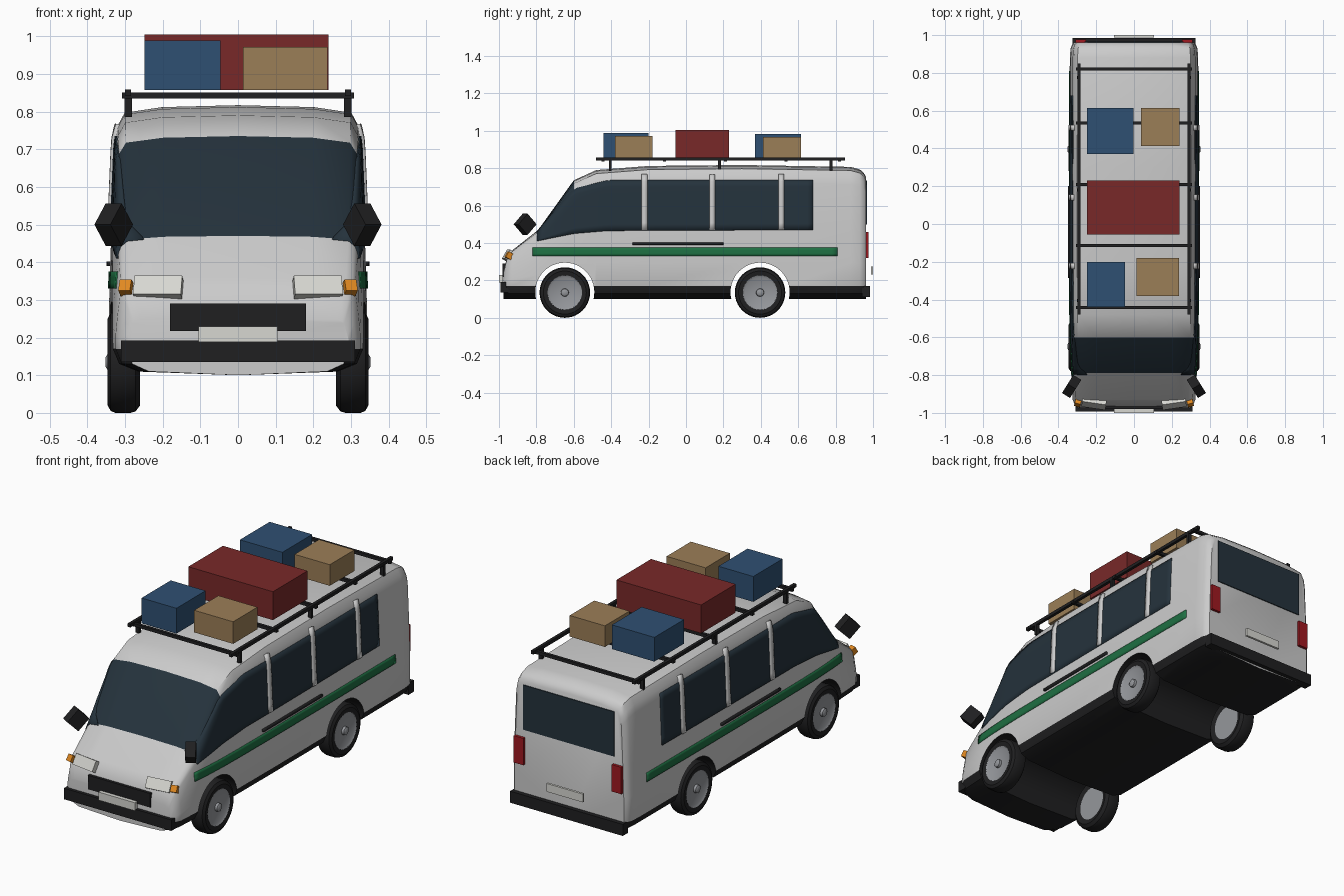
import bpy, bmesh, math
from mathutils import Matrix, Vector

if "Cube" in bpy.data.objects:
    bpy.data.objects.remove(bpy.data.objects["Cube"])


def mat(name, r, g, b):
    m = bpy.data.materials.new(name)
    m.diffuse_color = (r, g, b, 1)
    m.use_nodes = True
    m.node_tree.nodes["Principled BSDF"].inputs["Base Color"].default_value = m.diffuse_color
    return m


PAINT = mat("paint", .72, .72, .70)
BLACK = mat("black_trim", .014, .014, .015)
GLASS = mat("glass", .018, .032, .045)
GREEN = mat("green", .013, .16, .055)
RED = mat("red_case", .19, .022, .022)
BLUE = mat("blue_case", .028, .08, .17)
TAN = mat("tan_case", .33, .21, .095)
LAMP = mat("red_lamp", .35, .01, .015)
AMBER = mat("amber", .75, .25, .015)
CLEAR = mat("headlight", .68, .68, .64)
STEEL = mat("steel", .3, .31, .33)


def finish(name, bm, mats, mirror=False, solid=0, smooth=None):
    bmesh.ops.recalc_face_normals(bm, faces=bm.faces)
    me = bpy.data.meshes.new(name)
    bm.to_mesh(me)
    bm.free()
    ob = bpy.data.objects.new(name, me)
    bpy.context.collection.objects.link(ob)
    for m in mats:
        me.materials.append(m)
    if solid:
        s = ob.modifiers.new("solid", 'SOLIDIFY')
        s.thickness, s.offset = solid, 0
    if mirror:
        ob.modifiers.new("mirror", 'MIRROR')
    if smooth:
        shade(ob, smooth)
    return ob


def shade(ob, deg):
    bpy.ops.object.select_all(action='DESELECT')
    ob.select_set(True)
    bpy.context.view_layer.objects.active = ob
    bpy.ops.object.shade_smooth_by_angle(angle=math.radians(deg))


def box(name, lo, hi, m, mirror=False, rot=None):
    lo, hi = Vector(lo), Vector(hi)
    M = Matrix.Translation((lo + hi) / 2)
    if rot:
        M = M @ Matrix.Rotation(math.radians(rot[1]), 4, 'Z') @ Matrix.Rotation(math.radians(rot[0]), 4, 'X')
    bm = bmesh.new()
    bmesh.ops.create_cube(bm, size=1, matrix=M @ Matrix.Diagonal((*(hi - lo), 1)))
    return finish(name, bm, [m], mirror)


# Body shape: stations along y (y, roof z, half width) and half section
STATIONS = [(-.975, .25, .295), (-.96, .31, .312), (-.93, .36, .325), (-.79, .47, .333),
            (-.60, .735, .338), (-.48, .79, .340), (-.20, .812, .342), (.30, .817, .342),
            (.88, .807, .340), (.93, .793, .336), (.95, .775, .328), (.962, .755, .315)]
LOWER = [(.10, 0), (.11, .8), (.13, .95)]
UPPER = [(0, 1), (.2, 1), (.465, .985), (.853, .955), (.915, .935), (.969, .88), (.992, .59), (1, 0)]
SILL = .17


def lerp(table, u):
    for a, b in zip(table, table[1:]):
        if u <= b[0]:
            k = max(0, (u - a[0]) / (b[0] - a[0]))
            return [p + (q - p) * k for p, q in zip(a, b)][1:]
    return table[-1][1:]


def side_x(y, z):
    top, w = lerp(STATIONS, y)
    return w * lerp(UPPER, (z - SILL) / (top - SILL))[0]


bm = bmesh.new()
rings = []
for y, top, w in STATIONS:
    half = [(w * f, z) for z, f in LOWER] + [(w * f, SILL + (top - SILL) * t) for t, f in UPPER]
    pts = half + [(-x, z) for x, z in half[-2:0:-1]]
    rings.append([bm.verts.new((x, y, z)) for x, z in pts])
n = len(rings[0])
for s, (A, B) in enumerate(zip(rings, rings[1:])):
    for i in range(n):
        j = (i + 1) % n
        f = bm.faces.new((A[i], A[j], B[j], B[i]))
        if i < 3 or i >= n - 3:
            f.material_index = 1          # dark sill and floor
        elif s == 3 and 6 <= i < n - 6:
            f.material_index = 2          # windscreen
bm.faces.new(rings[0])
bm.faces.new(rings[-1])
body = finish("body", bm, [PAINT, BLACK, GLASS])

# Wheel arches cut through the full width
AXLES = (-.648, .396)
bm = bmesh.new()
for y in AXLES:
    bmesh.ops.create_cone(bm, cap_ends=True, segments=48, radius1=.158, radius2=.158, depth=1,
                          matrix=Matrix.Translation((0, y, .137)) @ Matrix.Rotation(math.pi / 2, 4, 'Y'))
for f in bm.faces:
    f.material_index = 1
cutter = finish("arch_cutter", bm, [PAINT, BLACK, GLASS])
cutter.hide_render = True
mod = body.modifiers.new("arches", 'BOOLEAN')
mod.operation, mod.solver, mod.object = 'DIFFERENCE', 'EXACT', cutter
bpy.context.view_layer.objects.active = body
bpy.ops.object.modifier_apply(modifier="arches")
bpy.data.objects.remove(cutter)
shade(body, 35)


# Panels that follow the body side; columns are (y, low z, high z)
def panel(name, cols, m, thick, rows=8):
    y0, y1 = cols[0][0], cols[-1][0]
    steps = max(1, round((y1 - y0) / .03))
    ys = sorted({y0 + (y1 - y0) * i / steps for i in range(steps + 1)})
    bm = bmesh.new()
    grid = []
    for y in ys:
        lo, hi = lerp(cols, y)
        zs = [lo + (hi - lo) * r / rows for r in range(rows + 1)]
        grid.append([bm.verts.new((side_x(y, z), y, z)) for z in zs])
    for a, b in zip(grid, grid[1:]):
        for r in range(rows):
            bm.faces.new((a[r], b[r], b[r + 1], a[r + 1]))
    return finish(name, bm, [m], True, thick, 35)


panel("side_windows", [(-.795, .41, .46), (-.60, .45, .69), (-.42, .465, .735), (.68, .47, .735)], GLASS, .009)
panel("side_stripe", [(-.82, .33, .375), (.81, .33, .375)], GREEN, .008, 3)
panel("door_rail", [(-.285, .39, .402), (.20, .39, .402)], BLACK, .02, 1)
for y in (-.222, .14, .51):
    panel("window_pillar", [(y - .015, .47, .765), (y + .015, .47, .765)], PAINT, .022)


# Wheels from lathed profiles (x, radius)
def lathe(name, prof, y, m, seg=40):
    bm = bmesh.new()
    vs = [bm.verts.new((x, y, .135 + r)) for x, r in prof]
    es = [bm.edges.new(p) for p in zip(vs, vs[1:])]
    bmesh.ops.spin(bm, geom=vs + es, cent=(0, y, .135), axis=(1, 0, 0), angle=math.tau, steps=seg)
    bmesh.ops.remove_doubles(bm, verts=bm.verts, dist=1e-4)
    return finish(name, bm, [m], True, 0, 35)


for y in AXLES:
    lathe("tire", [(.268, .088), (.26, .115), (.272, .131), (.285, .135), (.325, .135), (.338, .130),
                   (.346, .115), (.342, .09)], y, BLACK)
    lathe("rim", [(.27, 0), (.27, .092), (.343, .092), (.336, .08), (.334, 0)], y, STEEL)
    lathe("hub", [(.33, .022), (.347, .02), (.352, .012), (.352, 0)], y, STEEL, 20)

# Front details
box("front_bumper", (-.31, -.992, .135), (.31, -.94, .192), BLACK)
box("grille", (-.18, -.98, .217), (.18, -.94, .29), BLACK)
box("front_plate", (-.105, -1, .188), (.105, -.978, .23), CLEAR)
box("headlight", (.147, -.965, .302), (.275, -.925, .358), CLEAR, True, (-30, 8))
box("indicator", (.28, -.962, .313), (.312, -.922, .347), AMBER, True, (-30, 15))
box("mirror", (.305, -.90, .46), (.355, -.82, .54), BLACK, True, (45, 32))

# Rear details
box("rear_bumper", (-.325, .94, .11), (.325, .985, .17), BLACK)
box("rear_window", (-.262, .95, .50), (.262, .967, .733), GLASS)
box("tail_lamp", (.255, .945, .32), (.31, .976, .46), LAMP, True)
box("rear_plate", (-.105, .988, .232), (.105, 1, .275), CLEAR)

# Roof rack
box("rack_rail", (.284, -.48, .841), (.300, .85, .858), BLACK, True)
for y in (-.443, -.115, .21, .535, .82):
    box("rack_crossbar", (-.308, y - .008, .835), (.308, y + .008, .851), BLACK)
for y in (-.405, .18, .775):
    box("rack_post", (.282, y - .008, .785), (.302, y + .008, .845), BLACK, True)

# Luggage
box("red_trunk", (-.248, -.055, .857), (.24, .23, 1.005), RED)
box("rear_blue_case", (-.248, .37, .857), (-.003, .615, .983), BLUE)
box("rear_tan_case", (.037, .413, .857), (.24, .615, .967), TAN)
box("front_blue_case", (-.248, -.44, .857), (-.047, -.20, .989), BLUE)
box("front_tan_case", (.013, -.38, .857), (.238, -.18, .972), TAN)
